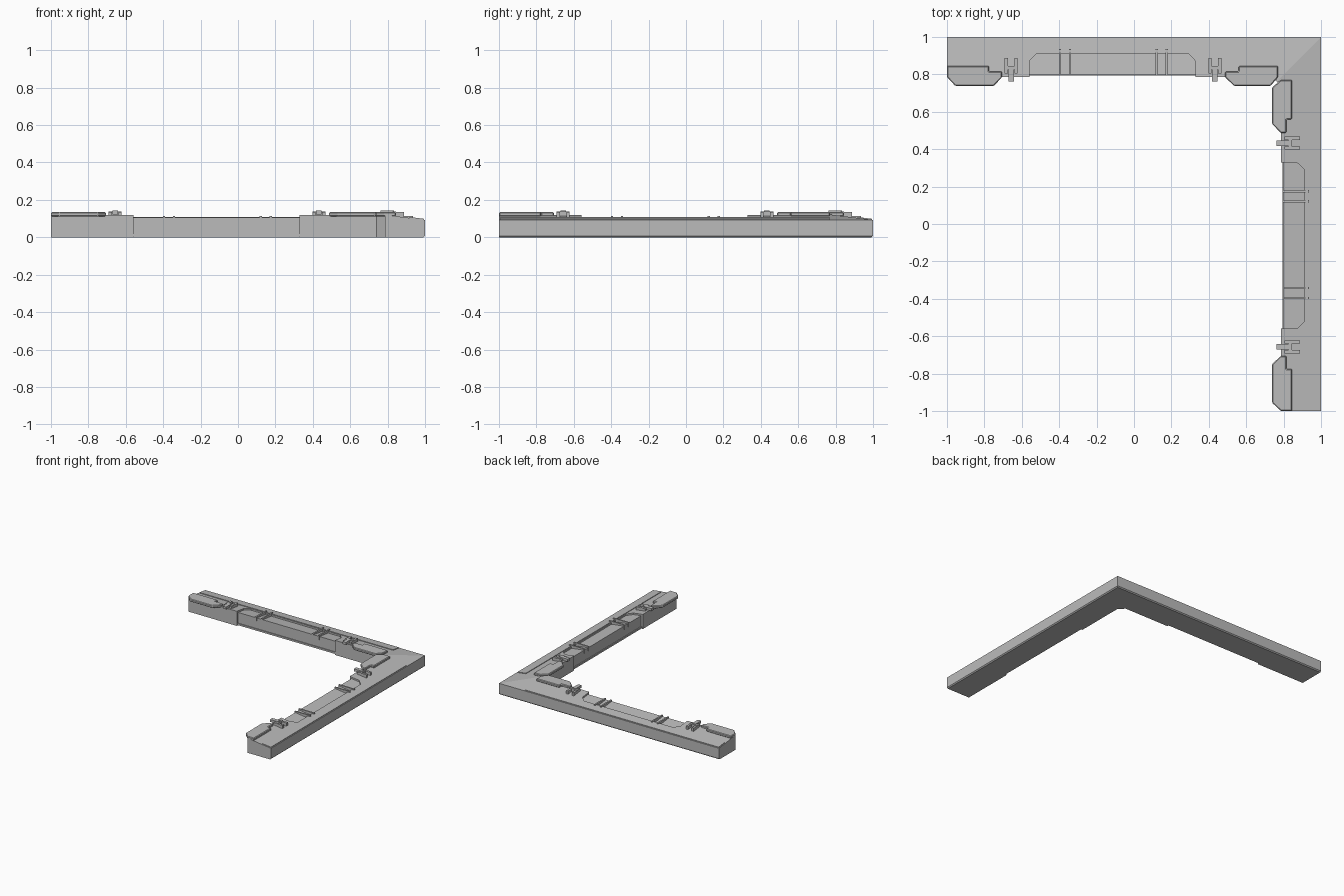
import bpy, bmesh, math

if "Cube" in bpy.data.objects:
    bpy.data.objects.remove(bpy.data.objects["Cube"])

grey = bpy.data.materials.new("plain grey")
grey.use_nodes = True
grey.diffuse_color = (0.5, 0.5, 0.5, 1)
bsdf = next(n for n in grey.node_tree.nodes if n.type == 'BSDF_PRINCIPLED')
bsdf.inputs["Base Color"].default_value = (0.5, 0.5, 0.5, 1)
bsdf.inputs["Roughness"].default_value = 0.7

INNER, OUTER = 0.785, 1.0
WELL_A, WELL_B = -0.56, 0.33       # ends of the sunk middle section


def slope(offset=0.0):
    """Top surface falling from the inner edge to the outer edge."""
    return lambda v: 0.12 - 0.125 * (v - INNER) + offset


def flat(z):
    return lambda v: z


def add_prism(bm, outline, bottom, top, swap):
    """Extrude an outline given along (u) and across (v) one arm."""
    def vert(u, v, z):
        return bm.verts.new((v, u, z) if swap else (u, v, z))
    lo = [vert(u, v, bottom(v)) for u, v in outline]
    hi = [vert(u, v, top(v)) for u, v in outline]
    bm.faces.new(lo)
    bm.faces.new(hi)
    n = len(outline)
    for i in range(n):
        j = (i + 1) % n
        # the mitre between the two arms stays open so that they weld
        if all(abs(u - v) < 1e-5 for u, v in (outline[i], outline[j])):
            continue
        bm.faces.new((lo[i], lo[j], hi[j], hi[i]))


def finish(bm, name, bevel=0.0):
    bmesh.ops.recalc_face_normals(bm, faces=bm.faces[:])
    mesh = bpy.data.meshes.new(name)
    bm.to_mesh(mesh)
    bm.free()
    mesh.materials.append(grey)
    ob = bpy.data.objects.new(name, mesh)
    bpy.context.collection.objects.link(ob)
    if bevel:
        mod = ob.modifiers.new("soft edges", 'BEVEL')
        mod.width = bevel
        mod.segments = 1
        mod.limit_method = 'ANGLE'
        mod.angle_limit = math.radians(40)
    return ob


def on_both_arms(name, prisms, bevel=0.0):
    """Make one object per arm from a list of (outline, bottom, top)."""
    for arm, swap in (("back", False), ("left", True)):
        bm = bmesh.new()
        for outline, bottom, top in prisms:
            add_prism(bm, outline, bottom, top, swap)
        finish(bm, f"{arm}_{name}", bevel)


def rect(u0, u1, v0, v1):
    return [(u0, v0), (u1, v0), (u1, v1), (u0, v1)]


# Corner frame: two mitred arms welded along the diagonal
well = [(WELL_A, 0.87), (WELL_A + 0.04, 0.912),
        (WELL_B - 0.04, 0.912), (WELL_B, 0.87)]
arm = ([(-1, OUTER), (-1, INNER), (WELL_A, INNER)] + well +
       [(WELL_B, INNER), (0.74, INNER), (0.7625, 0.7625), (1, OUTER)])
bm = bmesh.new()
for swap in (False, True):
    add_prism(bm, arm, flat(0), slope(), swap)
bmesh.ops.remove_doubles(bm, verts=bm.verts[:], dist=1e-5)
bmesh.ops.recalc_face_normals(bm, faces=bm.faces[:])
rim = [e for e in bm.edges if all(v.co.z < 1e-5 for v in e.verts)
       and any(abs(f.normal.z) < 0.1 for f in e.link_faces)
       and all(max(v.co.x, v.co.y) > 0.99 for v in e.verts)]
bmesh.ops.bevel(bm, geom=rim, offset=0.008, segments=1, affect='EDGES')
finish(bm, "corner_frame")

# Sunk middle section with a thin lip along its foot
floor = [(WELL_A, 0.8)] + well + [(WELL_B, 0.8)]
on_both_arms("sunk_panel", [
    (floor, flat(0), slope(-0.013)),
    (rect(WELL_A, WELL_B, 0.793, 0.81), flat(0.004), flat(0.018))])

# Raised strip along the outer edge
on_both_arms("outer_strip",
             [(rect(-0.993, 0.767, 0.918, 0.994), flat(0.08), slope(0.005))])

# Paired ribs wrapping over the sunk section
on_both_arms("ribs", [
    (rect(u - 0.006, u + 0.006, v0, v1), flat(low), flat(0.115))
    for u in (-0.395, -0.342, 0.122, 0.175)
    for v0, v1, low in ((0.795, 0.935, 0.08),)])

# Stepped pads overhanging the inner edge
end_pad = [(-1, 0.845), (-1, 0.785), (-0.955, 0.738), (-0.75, 0.738),
           (-0.705, 0.785), (-0.705, 0.815), (-0.775, 0.815), (-0.775, 0.845)]
corner_pad = [(0.77, 0.845), (0.77, 0.785), (0.73, 0.738), (0.535, 0.738),
              (0.487, 0.785), (0.487, 0.815), (0.56, 0.815), (0.56, 0.845)]
on_both_arms("pads", [(p, flat(0.112), flat(0.134))
                      for p in (end_pad, corner_pad)], 0.005)

# Clips: two prongs, a crossbar and a tongue reaching over the inner edge
clip = []
for u in (-0.657, 0.432):
    for side in (-1, 1):
        c = u + side * 0.026
        clip.append((rect(c - 0.009, c + 0.009, 0.805, 0.888),
                     flat(0.1), flat(0.134)))
    clip.append((rect(u - 0.035, u + 0.035, 0.825, 0.845),
                 flat(0.1), flat(0.138)))
    clip.append((rect(u - 0.015, u + 0.015, 0.762, 0.835),
                 flat(0.122), flat(0.142)))
on_both_arms("clips", clip)
